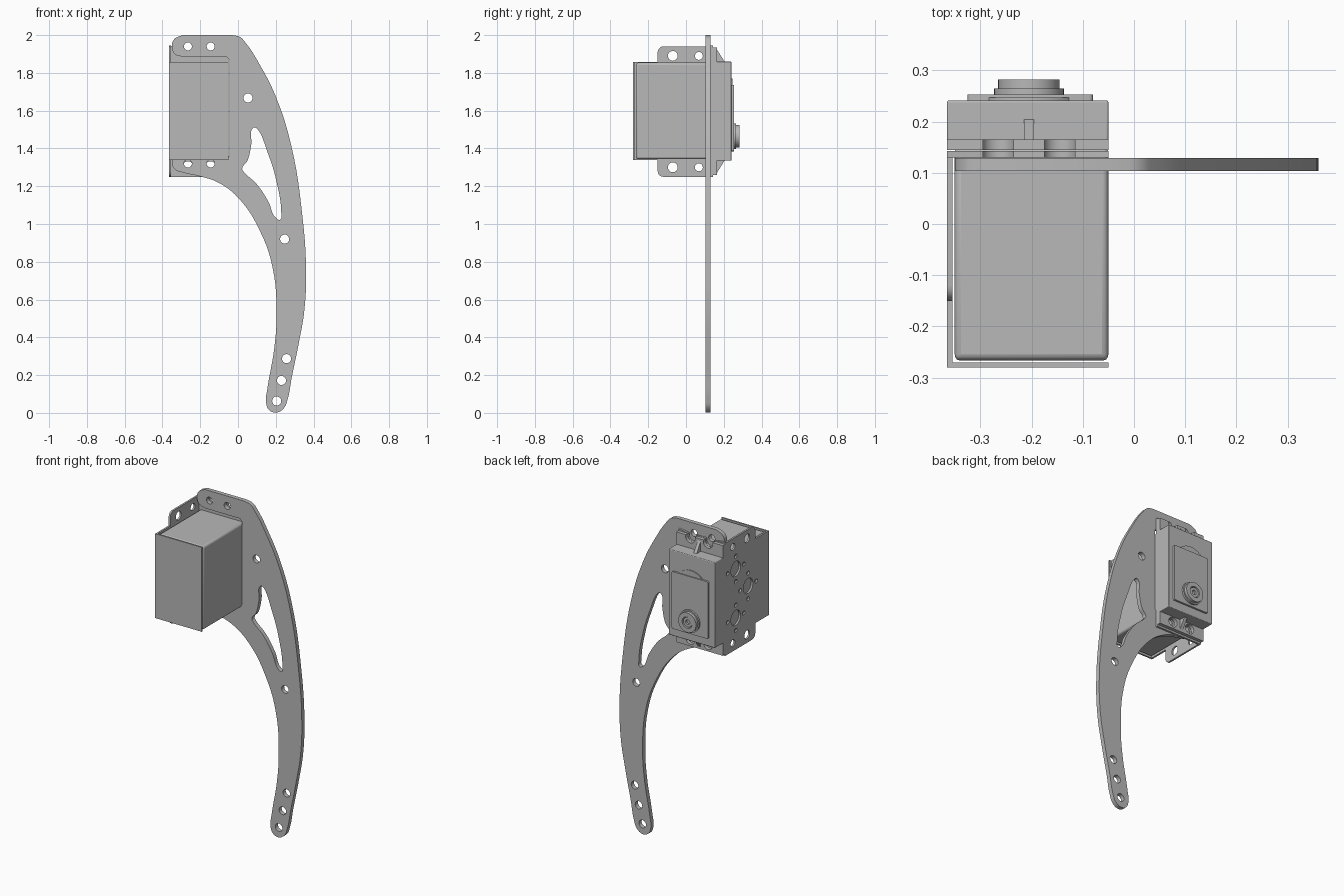
import bpy, bmesh
from math import sin, cos, radians, tau
from mathutils import Matrix

if "Cube" in bpy.data.objects:
    bpy.data.objects.remove(bpy.data.objects["Cube"], do_unlink=True)

metal = bpy.data.materials.new("plain_grey")
metal.use_nodes = True
grey = (0.48, 0.48, 0.48, 1)
metal.diffuse_color = grey
metal.node_tree.nodes["Principled BSDF"].inputs["Base Color"].default_value = grey

# Sheet orientations: drawn in x/z with depth in y, or in y/z with depth in x
FACING_Y = Matrix(((1, 0, 0), (0, 0, -1), (0, 1, 0)))
FACING_X = Matrix(((0, 0, 1), (1, 0, 0), (0, 1, 0)))


def arc(u, v, r, start=0, end=360, n=24):
    full = end - start == 360
    steps = n if full else n - 1
    angles = [radians(start + (end - start) * i / steps) for i in range(n)]
    return [(u + r * cos(a), v + r * sin(a)) for a in angles]


def rect(u0, u1, v0, v1, r=0.0):
    if not r:
        return [(u0, v0), (u1, v0), (u1, v1), (u0, v1)]
    return (arc(u0 + r, v0 + r, r, 180, 270, 6) + arc(u1 - r, v0 + r, r, 270, 360, 6)
            + arc(u1 - r, v1 - r, r, 0, 90, 6) + arc(u0 + r, v1 - r, r, 90, 180, 6))


def sheet(name, loops, low, high, facing=FACING_Y, smooth_loops=0):
    """Flat sheet from an outline and holes; the first smooth_loops are curved."""
    curve = bpy.data.curves.new(name, "CURVE")
    curve.dimensions, curve.fill_mode = "2D", "BOTH"
    curve.extrude = (high - low) / 2
    curve.resolution_u = 6
    for k, loop in enumerate(loops):
        curved = k < smooth_loops
        spline = curve.splines.new("BEZIER" if curved else "POLY")
        points = spline.bezier_points if curved else spline.points
        points.add(len(loop) - 1)
        for p, co in zip(points, loop):
            if curved:
                p.co = (co[0], co[1], 0)
                p.handle_left_type = p.handle_right_type = "VECTOR" if len(co) > 2 else "AUTO"
            else:
                p.co = (co[0], co[1], 0, 1)
        spline.use_cyclic_u = True
    ob = bpy.data.objects.new(name, curve)
    bpy.context.collection.objects.link(ob)
    bpy.ops.object.select_all(action="DESELECT")
    ob.select_set(True)
    bpy.context.view_layer.objects.active = ob
    bpy.ops.object.convert(target="MESH")
    mesh = ob.data
    mesh.transform(facing.to_4x4())
    middle = (low + high) / 2
    shift = (0, middle, 0) if facing is FACING_Y else (middle, 0, 0)
    mesh.transform(Matrix.Translation(shift))
    bm = bmesh.new()
    bm.from_mesh(mesh)
    bmesh.ops.remove_doubles(bm, verts=bm.verts, dist=0.0001)
    bmesh.ops.recalc_face_normals(bm, faces=bm.faces)
    bm.to_mesh(mesh)
    bm.free()
    mesh.materials.clear()
    mesh.materials.append(metal)
    bpy.ops.object.shade_smooth_by_angle(angle=radians(30))
    return ob


def box(name, x, y, z, bevel):
    ob = sheet(name, [rect(*x, *z)], *y)
    mod = ob.modifiers.new("soft_edges", "BEVEL")
    mod.width, mod.segments = bevel, 3
    return ob


LEFT, RIGHT = -0.365, -0.05      # bracket and motor width
BOTTOM, TOP = 1.34, 1.857        # motor case height
CENTRE = -0.205
HOLE_X = (-0.265, -0.145)

# Curved arm with an open notch around the motor
arm_outline = [
    (-0.35, 1.94), (-0.338, 1.978), (-0.295, 2.0, 1), (-0.03, 2.0, 1), (0.01, 1.99),
    (0.04, 1.96), (0.12, 1.835), (0.2, 1.675), (0.283, 1.41), (0.34, 1.05),
    (0.36, 0.77), (0.352, 0.55), (0.32, 0.36), (0.285, 0.19), (0.262, 0.07),
    (0.243, 0.025), (0.205, 0.002), (0.165, 0.015), (0.148, 0.06), (0.155, 0.125),
    (0.193, 0.35), (0.204, 0.52), (0.185, 0.76), (0.12, 0.955), (0, 1.14),
    (-0.11, 1.222), (-0.2, 1.252), (-0.29, 1.272), (-0.335, 1.29), (-0.35, 1.325),
    (-0.33, 1.36, 1), (-0.045, 1.36, 1), (-0.045, 1.87, 1), (-0.06, 1.885, 1),
    (-0.29, 1.885, 1), (-0.335, 1.9)]
window = [
    (0.083, 1.51), (0.07, 1.42), (0.05, 1.335), (0.022, 1.292), (0.03, 1.277),
    (0.1, 1.21), (0.16, 1.12), (0.205, 1.028), (0.225, 1.024), (0.229, 1.06),
    (0.205, 1.22), (0.16, 1.37), (0.1, 1.505)]
arm_holes = [arc(x, z, 0.024) for x, z in
             ((0.053, 1.667), (0.247, 0.92), (0.257, 0.287), (0.23, 0.172), (0.205, 0.063))]
arm_holes += [arc(x, z, 0.021) for x in HOLE_X for z in (1.94, 1.32)]
sheet("curved_arm", [arm_outline, window] + arm_holes, 0.103, 0.129, smooth_loops=2)

# Bracket: side sheet with ears, three hubs and screw holes
side_outline = ([(-0.278, BOTTOM), (-0.15, BOTTOM)] + arc(-0.12, 1.28, 0.03, 180, 270, 6)
                + [(0.142, 1.25), (0.142, 1.94)] + arc(-0.12, 1.91, 0.03, 90, 180, 6)
                + [(-0.15, TOP), (-0.278, TOP)])
side_holes = [arc(y, z, r) for y, r in ((-0.07, 0.026), (0.068, 0.021)) for z in (1.89, 1.3)]
for y, z in ((0.04, 1.745), (-0.08, 1.595), (0.04, 1.445)):
    side_holes.append(arc(y, z, 0.046))
    side_holes += [arc(u, v, 0.013, n=12) for u, v in arc(y, z, 0.078, n=4)]
sheet("bracket_side", [side_outline] + side_holes, LEFT, LEFT + 0.011, FACING_X)
sheet("bracket_front", [rect(LEFT, RIGHT, BOTTOM, TOP)], -0.28, -0.27)


# Ear sheets: notches open at the top edge, closed holes at the bottom
def ear_sheet(name, z0, z1, low, high):
    outline = [(LEFT, z0), (RIGHT, z0), (RIGHT, z1)]
    for x in reversed(HOLE_X):
        outline += [(u, min(v, z1)) for u, v in arc(x, 1.925, 0.032, 20, -200, 16)]
    outline.append((LEFT, z1))
    sheet(name, [outline] + [arc(x, 1.302, 0.03) for x in HOLE_X], low, high)


ear_sheet("bracket_back", 1.25, 1.945, 0.13, 0.142)
ear_sheet("motor_ears", 1.26, 1.935, 0.144, 0.165)

# Motor case
box("motor_case", (-0.35, RIGHT), (-0.266, 0.15), (BOTTOM + 0.003, TOP - 0.003), 0.012)
box("motor_cap", (LEFT, RIGHT), (0.155, 0.241), (1.335, 1.86), 0.004)

# Triangular ribs between the ears and the cap
for name, root, tip in (("upper_rib", 1.855, 1.93), ("lower_rib", 1.34, 1.265)):
    sheet(name, [[(0.16, root), (0.207, root), (0.16, tip)]],
          CENTRE - 0.01, CENTRE + 0.01, FACING_X)

# Raised cover and output hub
sheet("gear_bulge", [arc(CENTRE, 1.665, 0.105, n=48)], 0.238, 0.247)
sheet("cap_cover", [rect(-0.325, -0.08, 1.385, 1.735, 0.008)], 0.238, 0.253)
HUB_Z = 1.465
sheet("hub_base", [arc(CENTRE, HUB_Z, 0.068, n=40)], 0.25, 0.264)
sheet("hub_ring", [arc(CENTRE, HUB_Z, 0.06, n=40), arc(CENTRE, HUB_Z, 0.034)], 0.262, 0.282)
sheet("hub_core", [arc(CENTRE, HUB_Z, 0.03), arc(CENTRE, HUB_Z, 0.014)], 0.262, 0.276)
